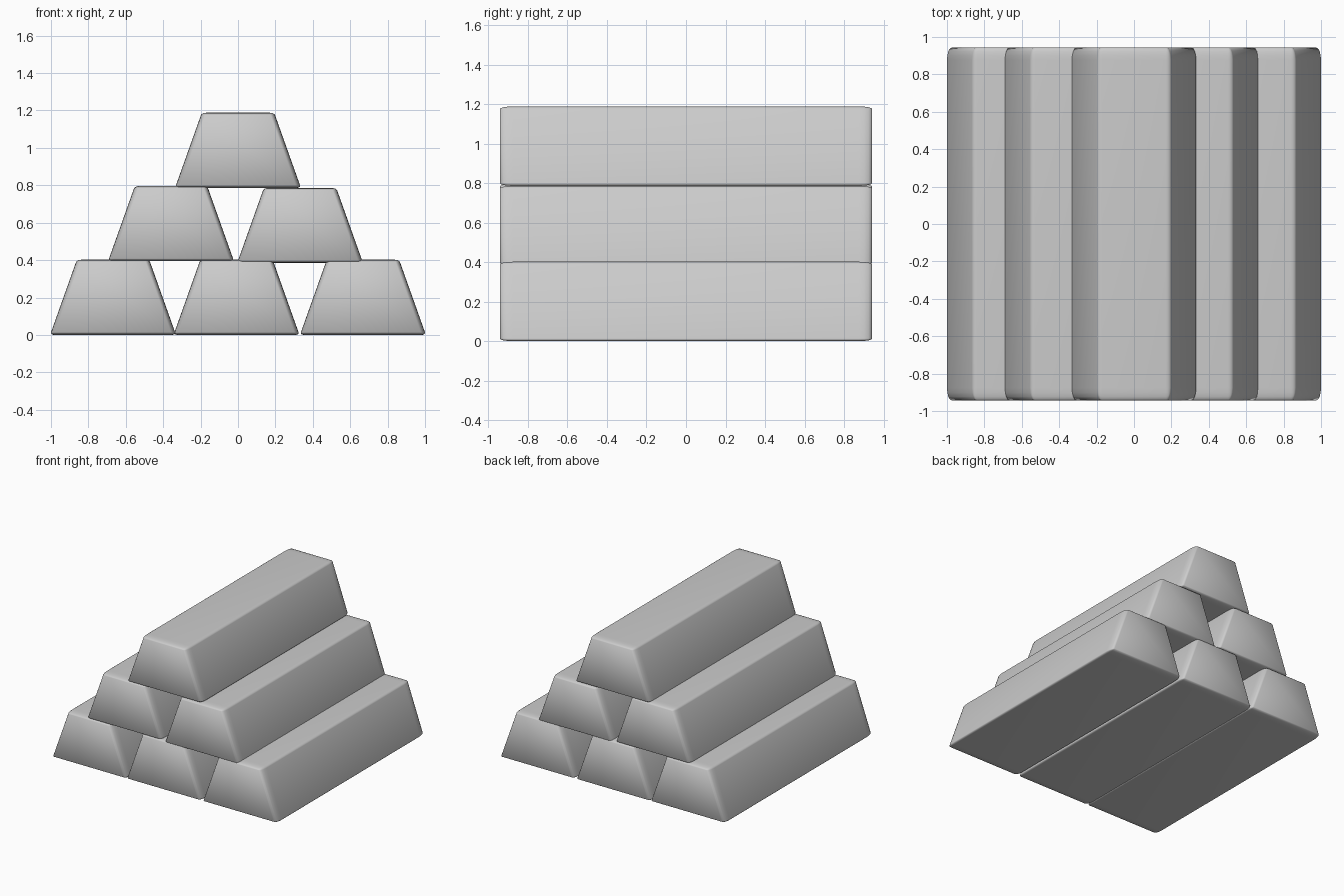
import bpy, bmesh

if "Cube" in bpy.data.objects:
    bpy.data.objects.remove(bpy.data.objects["Cube"])

WIDTH, LENGTH, HEIGHT = 0.664, 1.885, 0.402
TOP_RATIO = 0.575   # top width relative to base width
BEVEL = 0.07        # edge rounding on the unscaled cube


def make_bar_mesh():
    # Tapered cube, rounded, then stretched to the bar proportions
    bm = bmesh.new()
    bmesh.ops.create_cube(bm, size=2)
    for v in bm.verts:
        if v.co.z > 0:
            v.co.x *= TOP_RATIO
    bmesh.ops.bevel(bm, geom=bm.edges[:], offset=BEVEL, segments=4,
                    profile=0.5, affect='EDGES')
    size = [2 * max(abs(v.co[i]) for v in bm.verts) for i in range(3)]
    for v in bm.verts:
        v.co.x *= WIDTH / size[0]
        v.co.y *= LENGTH / size[1]
        v.co.z = (v.co.z / size[2] + 0.5) * HEIGHT
    for f in bm.faces:
        f.smooth = True
    mesh = bpy.data.meshes.new("bar")
    bm.to_mesh(mesh)
    bm.free()
    return mesh


# Stack of six bars: name, centre x, base z
bars = [
    ("bottom_bar_left", -0.668, 0.0),
    ("bottom_bar_middle", -0.008, 0.0),
    ("bottom_bar_right", 0.668, 0.0),
    ("middle_bar_left", -0.358, 0.394),
    ("middle_bar_right", 0.332, 0.384),
    ("top_bar", 0.0, 0.786),
]
bar_mesh = make_bar_mesh()
for name, x, z in bars:
    bar = bpy.data.objects.new(name, bar_mesh.copy())
    bar.location = (x, 0, z)
    bpy.context.collection.objects.link(bar)
